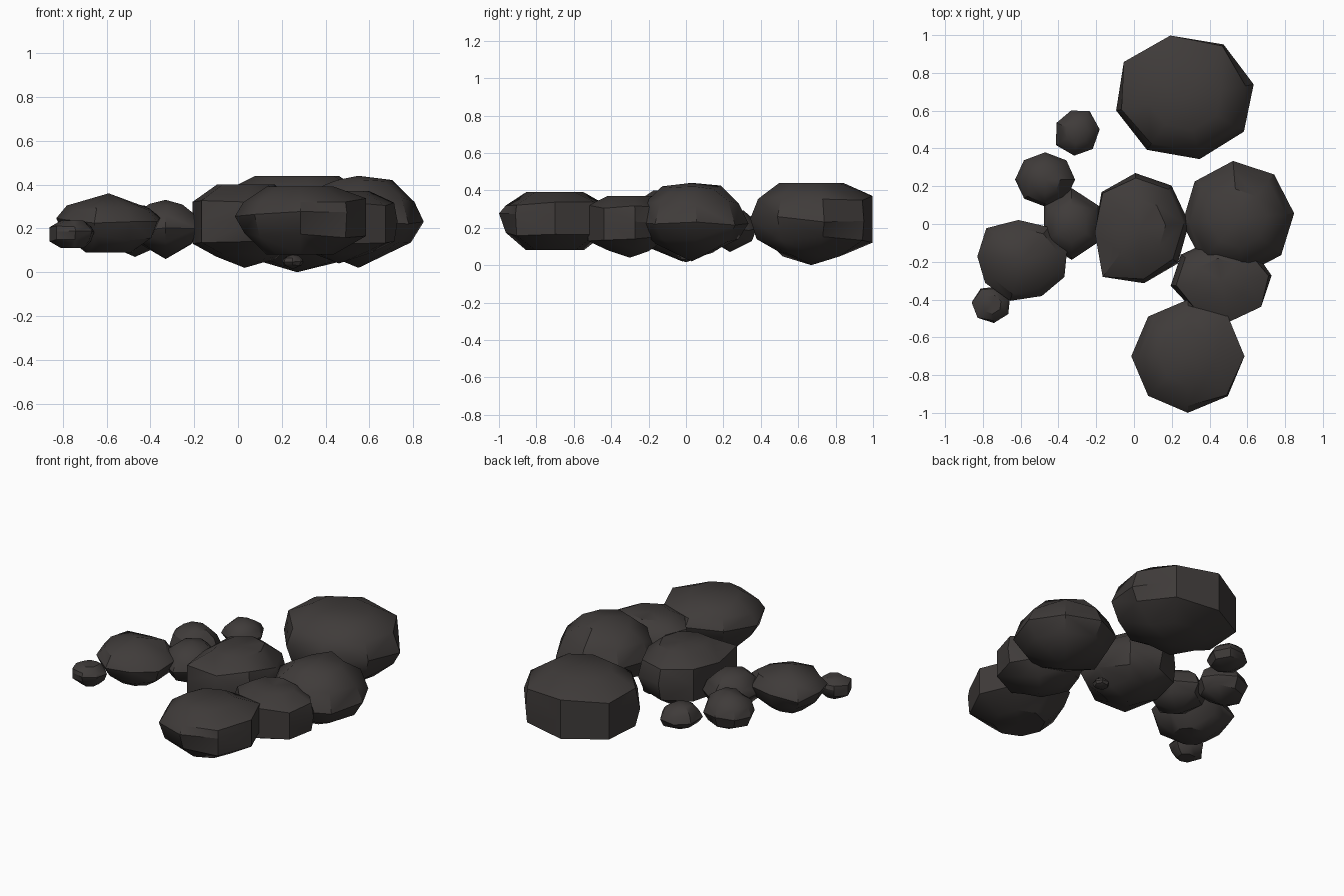
import bpy, bmesh, math, random
from math import cos, sin, pi, radians

cube = bpy.data.objects.get("Cube")
if cube:
    bpy.data.objects.remove(cube)

random.seed(7)
stone = bpy.data.materials.new("dark stone")
stone.use_nodes = True
colour = (0.05, 0.044, 0.042, 1)
stone.diffuse_color = colour
stone.node_tree.nodes["Principled BSDF"].inputs["Base Color"].default_value = colour

# Profiles as (radius, height) fractions from bottom to top
POINTED = [(0, 0), (0.83, 0.26), (1, 0.5), (0.86, 0.74), (0.52, 0.93), (0, 1)]
FLAT_TOP = [(0, 0), (0.55, 0.14), (0.9, 0.31), (1, 0.56), (0.9, 0.82), (0.53, 1), (0, 1)]
SLAB = [(0, 0), (0.52, 0), (0.88, 0.28), (1, 0.6), (0.88, 0.8), (0.52, 1), (0, 1)]
PEAKED = [(0, 0), (0.45, 0), (0.88, 0.26), (1, 0.55), (0.82, 0.78), (0, 1)]


def rock(name, x, y, rx, ry, low, high, turn, profile, sides=8, rough=0.04,
         wall=None, corners=None):
    """Faceted boulder lofted through jittered rings. The side facing the angle
    wall is steep; corners maps a corner's index to its share of the radius."""
    corners = corners or {}
    bm = bmesh.new()
    rings = []
    for r, f in profile:
        z = low + f * (high - low)
        if r == 0:
            rings.append([bm.verts.new((x, y, z))])
            continue
        ring = []
        for i in range(sides):
            a = radians(turn) + 2 * pi * i / sides
            reach = r * corners.get(i, 1) * (1 - random.uniform(0, rough) * (0.4 if r == 1 else 1))
            if wall is not None and r > 0.8:
                facing = max(0, cos(a - radians(wall)))
                reach += (corners.get(i, 1) - reach) * min(1, 1.3 * facing)
            lift = random.uniform(-rough, rough) * (high - low) * (0 < f < 0.95)
            ring.append(bm.verts.new((x + rx * reach * cos(a), y + ry * reach * sin(a), z + lift)))
        rings.append(ring)
    for lower, upper in zip(rings, rings[1:]):
        for i in range(sides):
            j = (i + 1) % sides
            if len(lower) == 1:
                bm.faces.new((lower[0], upper[j], upper[i]))
            elif len(upper) == 1:
                bm.faces.new((lower[i], lower[j], upper[0]))
            else:
                bm.faces.new((lower[i], lower[j], upper[j], upper[i]))
    bmesh.ops.triangulate(bm, faces=bm.faces[:])
    bmesh.ops.recalc_face_normals(bm, faces=bm.faces[:])
    mesh = bpy.data.meshes.new(name)
    bm.to_mesh(mesh)
    bm.free()
    mesh.materials.append(stone)
    obj = bpy.data.objects.new(name, mesh)
    bpy.context.collection.objects.link(obj)
    bpy.ops.object.select_all(action="DESELECT")
    obj.select_set(True)
    bpy.context.view_layer.objects.active = obj
    bpy.ops.object.shade_smooth_by_angle(angle=radians(38))


# Large boulders
rock("back_boulder", 0.27, 0.67, 0.375, 0.335, 0, 0.44, 12, FLAT_TOP, wall=110,
     corners={3: 1.03})
rock("centre_boulder", 0.03, -0.02, 0.265, 0.295, 0.02, 0.4, 5, FLAT_TOP, wall=200,
     corners={4: 0.9, 5: 1.15})
rock("left_boulder", 0.55, 0.03, 0.3, 0.305, 0.02, 0.44, 5, POINTED)
rock("front_left_boulder", 0.46, -0.3, 0.27, 0.225, 0.04, 0.37, 7, FLAT_TOP, wall=300,
     corners={5: 0.88})
rock("front_boulder", 0.285, -0.7, 0.3, 0.3, 0.08, 0.39, 0, SLAB, wall=10)

# Smaller rocks trailing off to one side
rock("link_rock", -0.33, 0, 0.17, 0.19, 0.06, 0.33, 30, POINTED, 6)
rock("right_rock", -0.59, -0.19, 0.245, 0.215, 0.09, 0.36, 15, PEAKED, 9, 0.06,
     corners={3: 1.12, 6: 1.06})
rock("back_right_rock", -0.47, 0.235, 0.16, 0.145, 0.07, 0.31, 0, POINTED)
rock("loose_rock", -0.3, 0.49, 0.12, 0.13, 0.12, 0.29, 5, POINTED, 7,
     corners={4: 1.1, 2: 0.9})

# Pebbles
rock("outer_pebble", -0.755, -0.425, 0.105, 0.1, 0.11, 0.235, 20, SLAB, 7, wall=190)
rock("under_pebble", 0.25, 0, 0.05, 0.05, 0.015, 0.08, 10, POINTED, 7)
